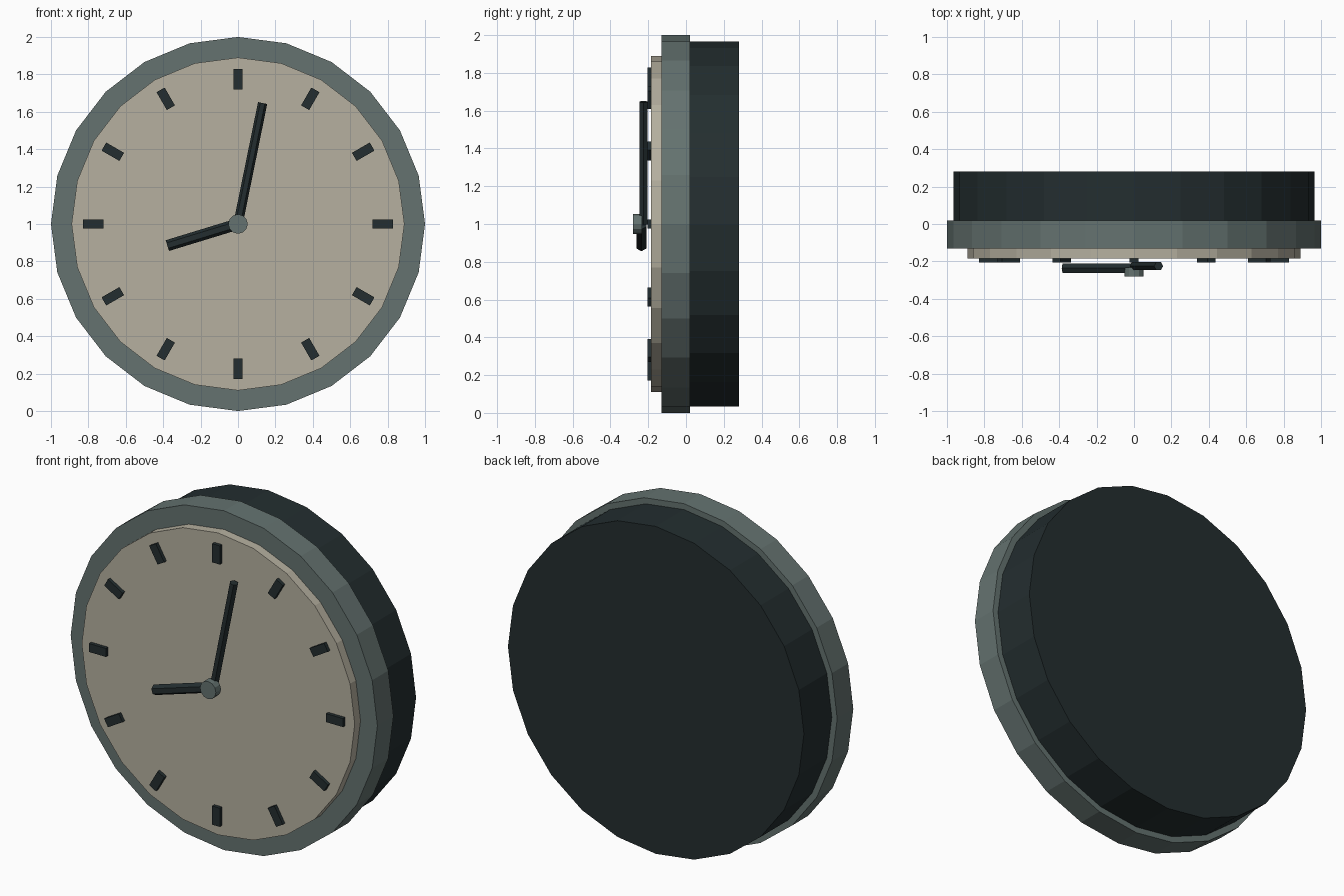
import bpy, math
from mathutils import Matrix, Vector

if "Cube" in bpy.data.objects:
    bpy.data.objects.remove(bpy.data.objects["Cube"])


def material(name, rgb):
    m = bpy.data.materials.new(name)
    m.diffuse_color = (*rgb, 1)
    m.use_nodes = True
    m.node_tree.nodes["Principled BSDF"].inputs["Base Color"].default_value = m.diffuse_color
    return m


DARK = material("dark slate", (0.017, 0.027, 0.029))
GREY = material("grey green", (0.128, 0.170, 0.162))
CREAM = material("cream", (0.465, 0.435, 0.350))
CENTRE = Vector((0, 0, 1))


def finish(name, mat):
    ob = bpy.context.object
    ob.name = name
    ob.data.materials.append(mat)
    return ob


def disc(name, radius, y0, y1, sides, mat):
    """Cylinder along y, centred on the clock axis, vertex pointing up."""
    bpy.ops.mesh.primitive_cylinder_add(
        vertices=sides, radius=radius, depth=y1 - y0,
        location=(0, (y0 + y1) / 2, 1), rotation=(math.pi / 2, 0, 0))
    return finish(name, mat)


def clock_turn(degrees):
    """Clockwise turn seen from the front."""
    return Matrix.Rotation(math.radians(degrees), 4, 'Y')


def hand(name, degrees, length, radius, y):
    """Hexagonal rod from the axis outwards, with corners in the dial plane."""
    bpy.ops.mesh.primitive_cylinder_add(vertices=6, radius=radius, depth=length)
    ob = finish(name, DARK)
    ob.data.transform(Matrix.Translation((0, 0, length / 2)) @ Matrix.Rotation(math.pi / 2, 4, 'Z'))
    ob.matrix_world = Matrix.Translation(CENTRE + Vector((0, y, 0))) @ clock_turn(degrees)
    return ob


# Case, rim and dial
disc("rear_case", 0.965, 0.02, 0.28, 24, DARK)
disc("rim", 1.0, -0.13, 0.02, 24, GREY)
disc("dial", 0.89, -0.184, -0.13, 24, CREAM)

# Twelve hour marks
for i in range(12):
    bpy.ops.mesh.primitive_cube_add(size=1)
    mark = finish(f"hour_mark_{i + 1}", DARK)
    mark.data.transform(Matrix.Translation((0, -0.194, 0.773)) @ Matrix.Diagonal((0.05, 0.022, 0.11, 1)))
    mark.matrix_world = Matrix.Translation(CENTRE) @ clock_turn(30 * (i + 1))

# Hands and centre cap
hand("minute_hand", 11.5, 0.66, 0.025, -0.225)
hand("hour_hand", 253, 0.395, 0.03, -0.236)
disc("centre_cap", 0.052, -0.28, -0.232, 12, GREY)
